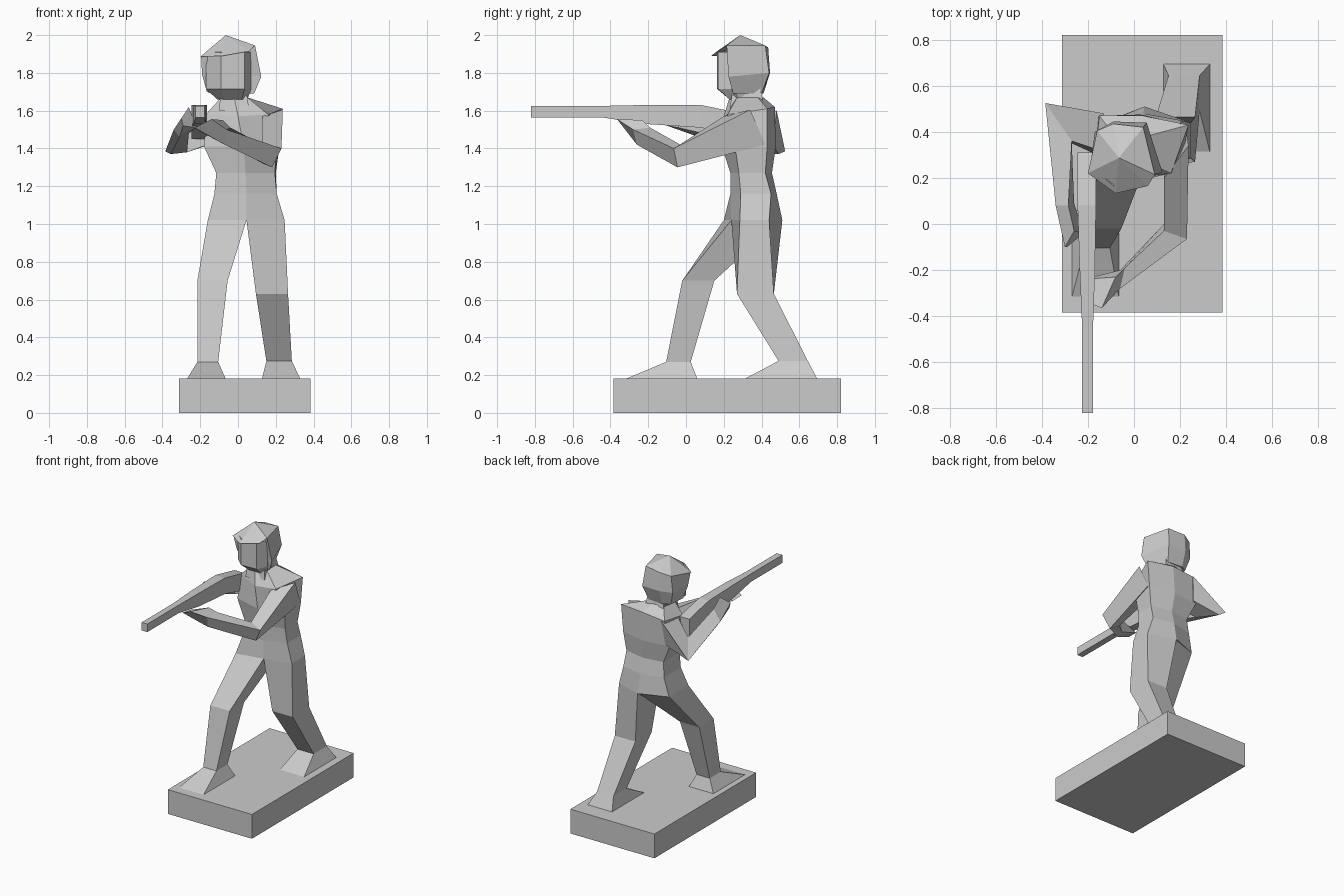
import bpy, bmesh


def loft(name, rings):
    """Skin a closed, flat-faced shell over rings of equal point count."""
    bm = bmesh.new()
    vs = [[bm.verts.new(p) for p in r] for r in rings]
    n = len(rings[0])
    for a, b in zip(vs, vs[1:]):
        for i in range(n):
            j = (i + 1) % n
            bm.faces.new((a[i], a[j], b[j], b[i]))
    bm.faces.new(vs[0])
    bm.faces.new(vs[-1])
    bmesh.ops.remove_doubles(bm, verts=bm.verts, dist=0.0005)
    bmesh.ops.recalc_face_normals(bm, faces=bm.faces)
    me = bpy.data.meshes.new(name)
    bm.to_mesh(me)
    bm.free()
    ob = bpy.data.objects.new(name, me)
    bpy.context.collection.objects.link(ob)
    return ob


def flat(z, *pts):
    """Horizontal ring from (x, y) points."""
    return [(x, y, z) for x, y in pts]


def rect(z, x0, x1, y0, y1):
    """Horizontal rectangular ring."""
    return flat(z, (x0, y0), (x1, y0), (x1, y1), (x0, y1))


def section(y, x0, x1, z0, z1):
    """Rectangular ring facing along y."""
    return [(x0, y, z0), (x1, y, z0), (x1, y, z1), (x0, y, z1)]


# Base plate
loft("base", [rect(0, -.312, .385, -.385, .82), rect(.182, -.312, .385, -.385, .82)])

# Legs, hip to foot
loft("front_leg", [
    flat(1.02, (-.16, .20), (.045, .24), (.045, .50), (-.16, .43)),
    rect(.70, -.215, -.055, -.02, .15),
    rect(.27, -.215, -.105, -.105, .025),
    rect(.18, -.27, -.065, -.32, .06)])
loft("back_leg", [
    flat(1.02, (.045, .24), (.247, .285), (.247, .44), (.045, .51)),
    rect(.63, .095, .265, .27, .465),
    rect(.275, .15, .285, .49, .645),
    rect(.18, .127, .33, .31, .695)])

# Torso: front centre, right front, right back, back centre, left back, left front
loft("torso", [
    flat(1.02, (.045, .24), (.247, .285), (.247, .44), (.045, .51), (-.16, .43), (-.16, .20)),
    flat(1.16, (.045, .235), (.205, .29), (.205, .45), (.04, .48), (-.125, .44), (-.125, .24)),
    flat(1.27, (.04, .235), (.195, .28), (.20, .42), (.04, .455), (-.115, .43), (-.115, .24)),
    flat(1.41, (.03, .19), (.205, .26), (.22, .43), (.03, .475), (-.18, .45), (-.18, .25)),
    [(0, .20, 1.57), (.16, .22, 1.58), (.237, .43, 1.61), (.04, .47, 1.62),
     (-.15, .47, 1.60), (-.17, .28, 1.58)],
    flat(1.67, (-.02, .23), (.05, .27), (.05, .38), (-.02, .41), (-.09, .39), (-.09, .27))])

# Supporting arm: shoulder, elbow, wrist, hand
loft("support_arm", [
    [(.237, .34, 1.605), (.225, .42, 1.42), (.13, .24, 1.38), (.13, .20, 1.57)],
    [(.23, -.065, 1.40), (.18, -.045, 1.30), (.13, .0, 1.32), (.13, -.03, 1.42)],
    [(-.06, -.28, 1.50), (-.07, -.26, 1.42), (-.06, -.20, 1.43), (-.04, -.19, 1.51)],
    [(-.14, -.365, 1.555), (-.23, -.33, 1.51), (-.22, -.24, 1.50), (-.08, -.23, 1.55)]])

# Trigger arm: shoulder, elbow, wrist, hand
loft("trigger_arm", [
    [(-.13, .48, 1.60), (-.15, .46, 1.42), (-.16, .30, 1.42), (-.15, .32, 1.59)],
    [(-.385, .525, 1.385), (-.355, .49, 1.37), (-.27, .35, 1.38), (-.27, .36, 1.47)],
    [(-.34, .08, 1.50), (-.31, .07, 1.46), (-.26, .09, 1.48), (-.285, .08, 1.58)],
    [(-.30, -.10, 1.56), (-.29, -.10, 1.52), (-.22, -.04, 1.51), (-.26, -.03, 1.62)]])

# Rifle: square barrel swelling into the stock
loft("rifle", [
    section(-.82, -.225, -.178, 1.565, 1.625),
    section(-.45, -.225, -.178, 1.565, 1.625),
    section(-.22, -.235, -.17, 1.53, 1.63),
    section(.08, -.245, -.165, 1.51, 1.63),
    section(.20, -.245, -.165, 1.48, 1.605),
    section(.31, -.245, -.165, 1.45, 1.58)])

# Neck
loft("neck", [rect(1.60, -.10, .06, .23, .42), rect(1.73, -.09, .04, .25, .39)])

# Face block tapering to the chin
face = [(-.17, .24), (-.09, .165), (.035, .17), (.07, .25), (.03, .40), (-.13, .39)]
loft("face", [
    flat(1.66, (-.11, .26), (-.07, .23), (.02, .23), (.05, .28), (.02, .38), (-.09, .38)),
    flat(1.715, *face), flat(1.91, *face)])

# Helmet: faceted crown with a tilted brim
brim = [(-.20, .22, 1.885), (-.08, .133, 1.89), (.06, .165, 1.915), (.09, .215, 1.945),
        (.04, .42, 1.945), (-.09, .435, 1.935), (-.16, .405, 1.915)]
loft("helmet_crown", [brim, [(-.065, .287, 2.0)] * 7])

# Helmet shell around the sides and back of the head
loft("helmet_shell", [
    [(-.195, .225, 1.885), (.03, .26, 1.92), (.09, .215, 1.945), (.04, .42, 1.945),
     (-.09, .435, 1.935), (-.16, .405, 1.915)],
    [(-.19, .25, 1.79), (.03, .27, 1.79), (.123, .225, 1.78), (.055, .44, 1.80),
     (-.09, .445, 1.80), (-.17, .40, 1.79)],
    [(-.165, .27, 1.70), (.0, .29, 1.70), (.085, .25, 1.69), (.03, .40, 1.69),
     (-.09, .41, 1.69), (-.14, .38, 1.69)]])
